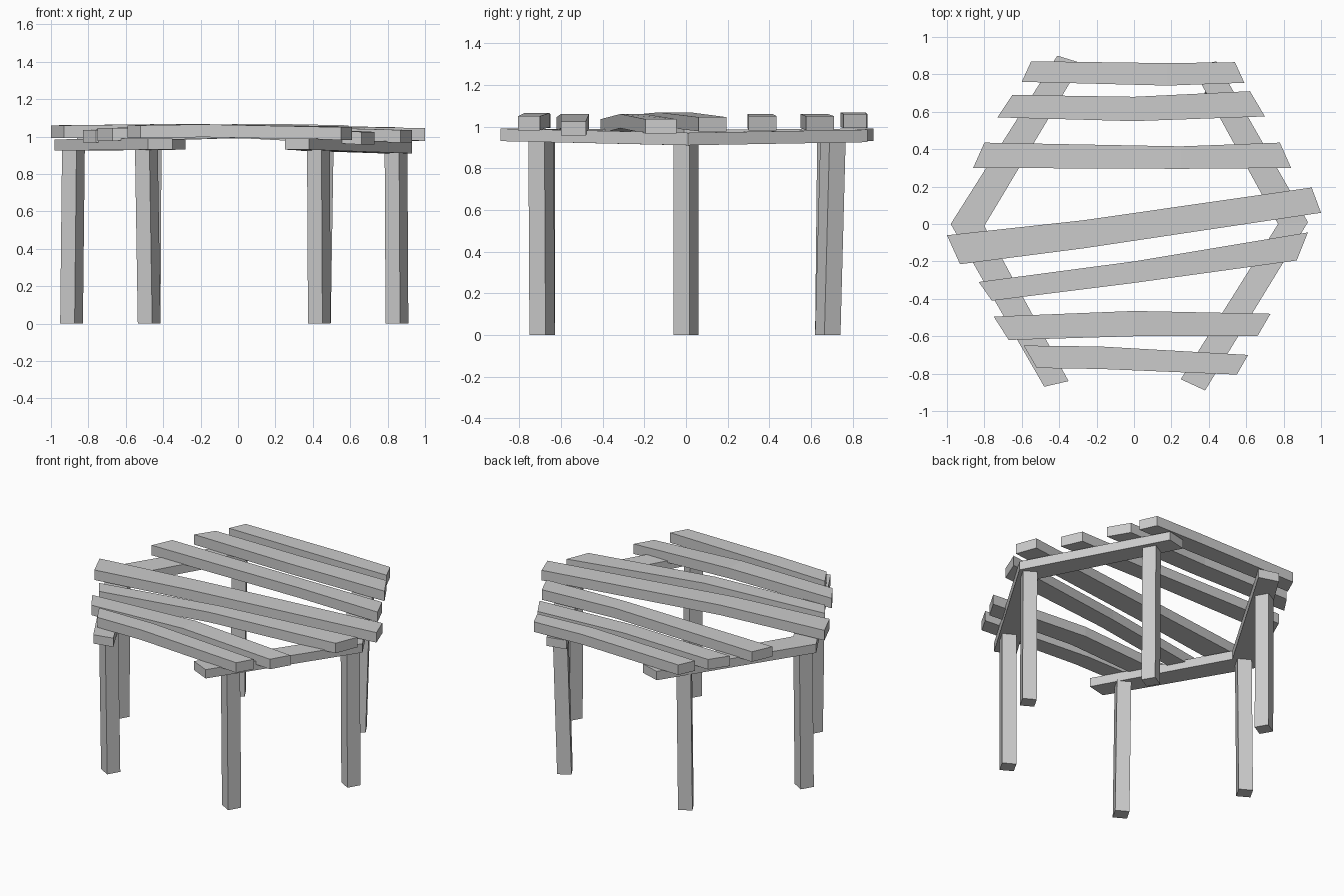
import bpy, bmesh
from math import radians, cos, sin


def loft(name, rings):
    """Skin a run of four-point rings and cap both ends."""
    bm = bmesh.new()
    loops = [[bm.verts.new(p) for p in ring] for ring in rings]
    for a, b in zip(loops, loops[1:]):
        for i in range(4):
            j = (i + 1) % 4
            bm.faces.new((a[i], a[j], b[j], b[i]))
    bm.faces.new(loops[0])
    bm.faces.new(loops[-1])
    bmesh.ops.recalc_face_normals(bm, faces=bm.faces)
    mesh = bpy.data.meshes.new(name)
    bm.to_mesh(mesh)
    bm.free()
    bpy.context.collection.objects.link(bpy.data.objects.new(name, mesh))


def plank(name, thick, stations):
    """Bent plank; each station is edge point, opposite edge point, top z."""
    loft(name, [[(*p, z), (*q, z), (*q, z - thick), (*p, z - thick)]
                for p, q, z in stations])


def leg(name, foot, head, top, turn):
    """Square post, turned about z, leaning from foot to head."""
    def ring(c, z):
        return [(c[0] + 0.063 * cos(radians(a + turn)),
                 c[1] + 0.063 * sin(radians(a + turn)), z)
                for a in (45, 135, 225, 315)]
    loft(name, [ring(foot, 0), ring(head, top)])


# Six legs
leg("front_left_leg", (-0.475, -0.69), (-0.49, -0.69), 0.935, -30)
leg("front_right_leg", (0.435, -0.69), (0.43, -0.695), 0.935, -30)
leg("middle_left_leg", (-0.89, 0), (-0.88, 0), 0.93, -30)
leg("middle_right_leg", (0.85, 0), (0.845, 0), 0.915, -30)
leg("back_left_leg", (-0.475, 0.68), (-0.47, 0.69), 0.94, 30)
leg("back_right_leg", (0.435, 0.68), (0.45, 0.705), 0.94, 30)

# V-shaped side beams under the top
plank("left_beam", 0.06, [
    ((-0.48, -0.87), (-0.35, -0.84), 0.99),
    ((-0.98, 0), (-0.80, -0.01), 0.985),
    ((-0.41, 0.90), (-0.28, 0.86), 0.99)])
plank("right_beam", 0.06, [
    ((0.25, -0.83), (0.38, -0.89), 0.99),
    ((0.77, 0), (0.93, 0.01), 0.97),
    ((0.31, 0.84), (0.44, 0.87), 0.985)])

# Crooked slats, front to back: front edge, back edge, top height
slats = [
    [((-0.52, -0.77), (-0.59, -0.65), 1.06),
     ((-0.18, -0.775), (-0.18, -0.655), 1.065),
     ((0.55, -0.805), (0.61, -0.70), 1.05)],
    [((-0.67, -0.62), (-0.75, -0.495), 1.045),
     ((0, -0.60), (0, -0.465), 1.06),
     ((0.66, -0.60), (0.73, -0.48), 1.025)],
    [((-0.76, -0.41), (-0.83, -0.31), 1.035),
     ((0, -0.315), (0, -0.20), 1.06),
     ((0.87, -0.195), (0.93, -0.045), 1.035)],
    [((-0.93, -0.215), (-1.0, -0.06), 1.06),
     ((-0.27, -0.13), (-0.27, 0.02), 1.068),
     ((1.0, 0.06), (0.95, 0.195), 1.045)],
    [((-0.86, 0.30), (-0.80, 0.435), 1.05),
     ((0.25, 0.295), (0.25, 0.415), 1.06),
     ((0.84, 0.30), (0.78, 0.435), 1.05)],
    [((-0.73, 0.57), (-0.65, 0.69), 1.055),
     ((0, 0.55), (0, 0.68), 1.06),
     ((0.70, 0.575), (0.62, 0.71), 1.05)],
    [((-0.60, 0.76), (-0.55, 0.87), 1.06),
     ((0.18, 0.74), (0.18, 0.86), 1.068),
     ((0.59, 0.755), (0.54, 0.865), 1.06)],
]
for n, stations in enumerate(slats, 1):
    plank(f"top_slat_{n}", 0.068, stations)
